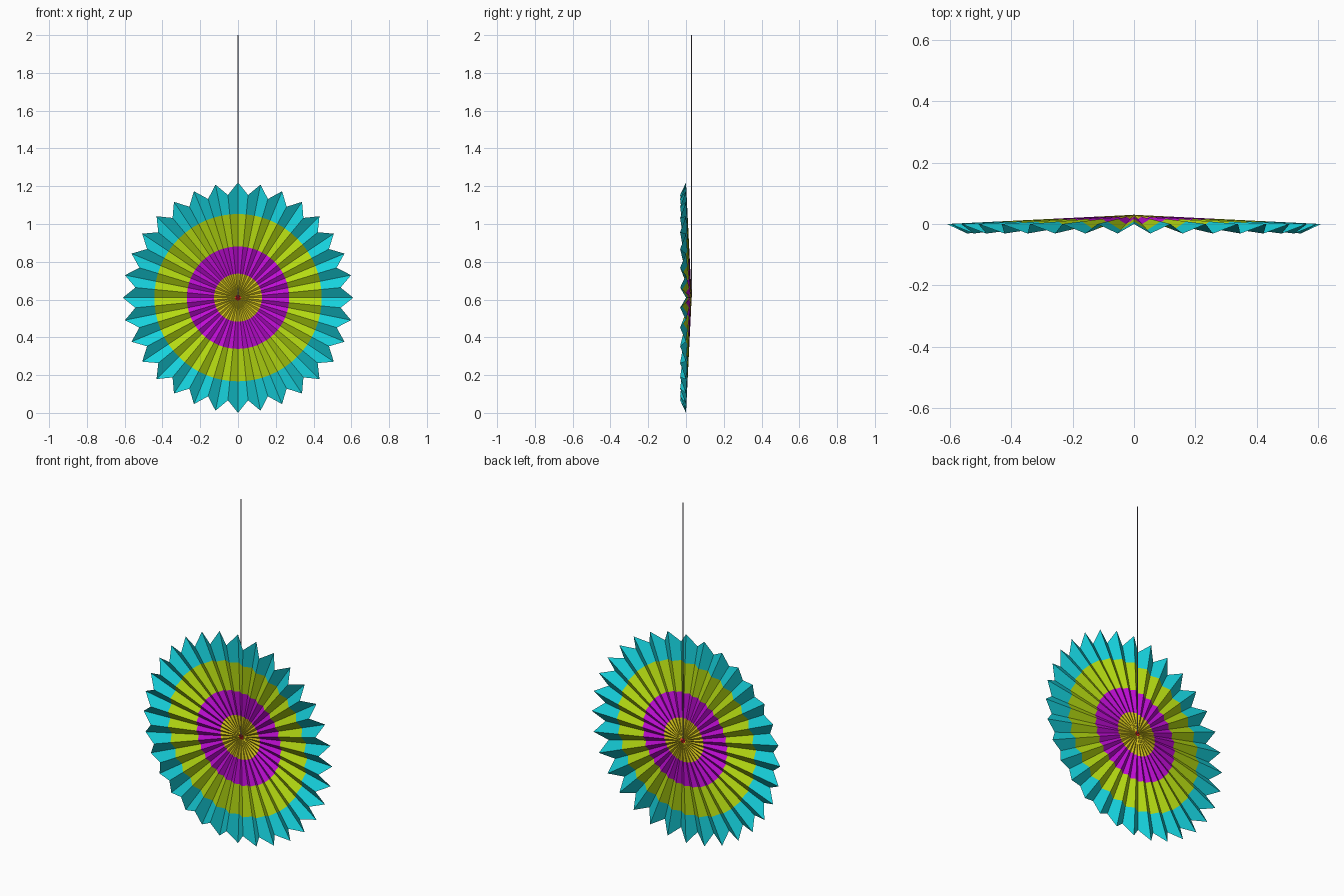
import bpy, bmesh, math

if "Cube" in bpy.data.objects:
    bpy.data.objects.remove(bpy.data.objects["Cube"])

R_TIP, R_NOTCH = 0.61, 0.546      # outer radius at back folds / front folds
Y_HUB, Y_FRONT = 0.03, -0.031     # depth of hub and of the front fold ends
CZ, PLEATS = 0.61, 32


def material(name, rgb):
    m = bpy.data.materials.new(name)
    m.diffuse_color = (*rgb, 1)
    m.use_nodes = True
    m.node_tree.nodes["Principled BSDF"].inputs["Base Color"].default_value = m.diffuse_color
    return m


red = material("red", (0.80, 0.02, 0.02))
gold = material("gold", (0.66, 0.55, 0.01))
purple = material("purple", (0.52, 0.004, 0.66))
lime = material("lime", (0.46, 0.70, 0.006))
teal = material("teal", (0.008, 0.64, 0.72))
grey = material("grey", (0.12, 0.11, 0.14))


def make_object(name, bm, mats):
    me = bpy.data.meshes.new(name)
    bm.to_mesh(me)
    bm.free()
    for m in mats:
        me.materials.append(m)
    ob = bpy.data.objects.new(name, me)
    bpy.context.collection.objects.link(ob)
    return ob


# pleated paper fan: straight folds running from the hub, coloured in rings
bm = bmesh.new()
hub = bm.verts.new((0, Y_HUB, CZ))
rings = []
for radius in (0.015, 0.127, 0.271, 0.443, None):
    ring = []
    for i in range(2 * PLEATS):
        a = math.pi * i / PLEATS
        end_r, end_y = (R_NOTCH, Y_FRONT) if i % 2 else (R_TIP, 0.0)
        r = radius or end_r
        y = Y_HUB + (end_y - Y_HUB) * r / end_r
        ring.append(bm.verts.new((r * math.sin(a), y, CZ + r * math.cos(a))))
    rings.append(ring)
for i in range(2 * PLEATS):
    j = (i + 1) % (2 * PLEATS)
    bm.faces.new((hub, rings[0][j], rings[0][i])).material_index = 0
    for k in range(4):
        a, b = rings[k], rings[k + 1]
        bm.faces.new((a[i], a[j], b[j], b[i])).material_index = k + 1
bmesh.ops.recalc_face_normals(bm, faces=bm.faces)
bm.normal_update()
if sum(f.normal.y for f in bm.faces) > 0:      # face the front
    bmesh.ops.reverse_faces(bm, faces=bm.faces)
make_object("pleated_fan", bm, [red, gold, purple, lime, teal])

# hanging string behind the fan, from hub to the top
bm = bmesh.new()
bmesh.ops.create_cone(bm, cap_ends=True, segments=6, radius1=0.003,
                      radius2=0.003, depth=2.0 - CZ)
bmesh.ops.translate(bm, verts=bm.verts, vec=(0, 0.029, (2.0 + CZ) / 2))
make_object("hanging_string", bm, [grey])
